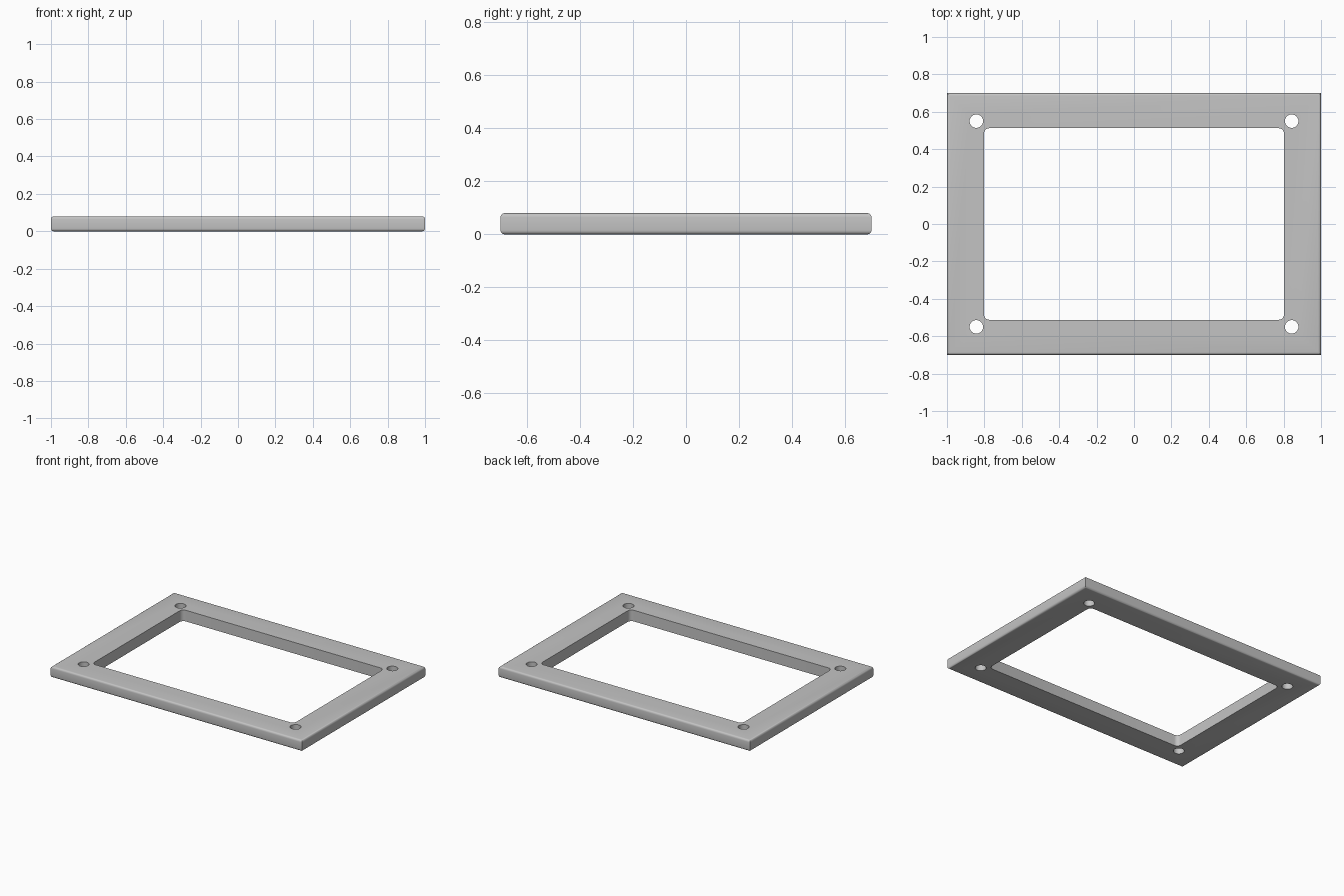
import bpy
import bmesh
import math
from mathutils import Matrix, Vector

if "Cube" in bpy.data.objects:
    bpy.data.objects.remove(bpy.data.objects["Cube"], do_unlink=True)

HEIGHT = 0.08
MID = HEIGHT / 2

grey = bpy.data.materials.new("plain grey")
grey.use_nodes = True
colour = (0.55, 0.55, 0.55, 1)
grey.diffuse_color = colour
grey.node_tree.nodes["Principled BSDF"].inputs["Base Color"].default_value = colour


def add_box(bm, width, depth, height):
    size = Matrix.Diagonal((width, depth, height, 1))
    bmesh.ops.create_cube(bm, size=1, matrix=Matrix.Translation((0, 0, MID)) @ size)


def round_edges(bm, radius, segments, vertical):
    """Round either the upright edges or the level ones."""
    edges = [e for e in bm.edges
             if (abs(e.verts[0].co.z - e.verts[1].co.z) > 0.001) == vertical]
    bmesh.ops.bevel(bm, geom=edges, offset=radius, segments=segments,
                    profile=0.5, affect='EDGES')


def make_object(name, bm):
    bmesh.ops.recalc_face_normals(bm, faces=bm.faces)
    mesh = bpy.data.meshes.new(name)
    bm.to_mesh(mesh)
    bm.free()
    mesh.materials.append(grey)
    obj = bpy.data.objects.new(name, mesh)
    bpy.context.collection.objects.link(obj)
    return obj


# Outer slab with rounded top and bottom rims and sharp upright corners
bm = bmesh.new()
add_box(bm, 2, 1.4, HEIGHT)
round_edges(bm, 0.015, 4, vertical=False)
frame = make_object("frame", bm)

# Cutter: round-cornered window plus four screw holes
bm = bmesh.new()
add_box(bm, 1.605, 1.025, 0.3)
round_edges(bm, 0.03, 5, vertical=True)
for sx in (-1, 1):
    for sy in (-1, 1):
        bmesh.ops.create_cone(bm, cap_ends=True, segments=32, radius1=0.036,
                              radius2=0.036, depth=0.3,
                              matrix=Matrix.Translation((sx * 0.843, sy * 0.55, MID)))
cutter = make_object("opening_cutter", bm)
cutter.hide_render = True

# Cut the openings and drop the cutter
bpy.ops.object.select_all(action='DESELECT')
frame.select_set(True)
bpy.context.view_layer.objects.active = frame
cut = frame.modifiers.new("openings", 'BOOLEAN')
cut.operation = 'DIFFERENCE'
cut.solver = 'EXACT'
cut.object = cutter
bpy.ops.object.modifier_apply(modifier=cut.name)
bpy.data.objects.remove(cutter, do_unlink=True)

bpy.ops.object.shade_smooth_by_angle(angle=math.radians(30))
